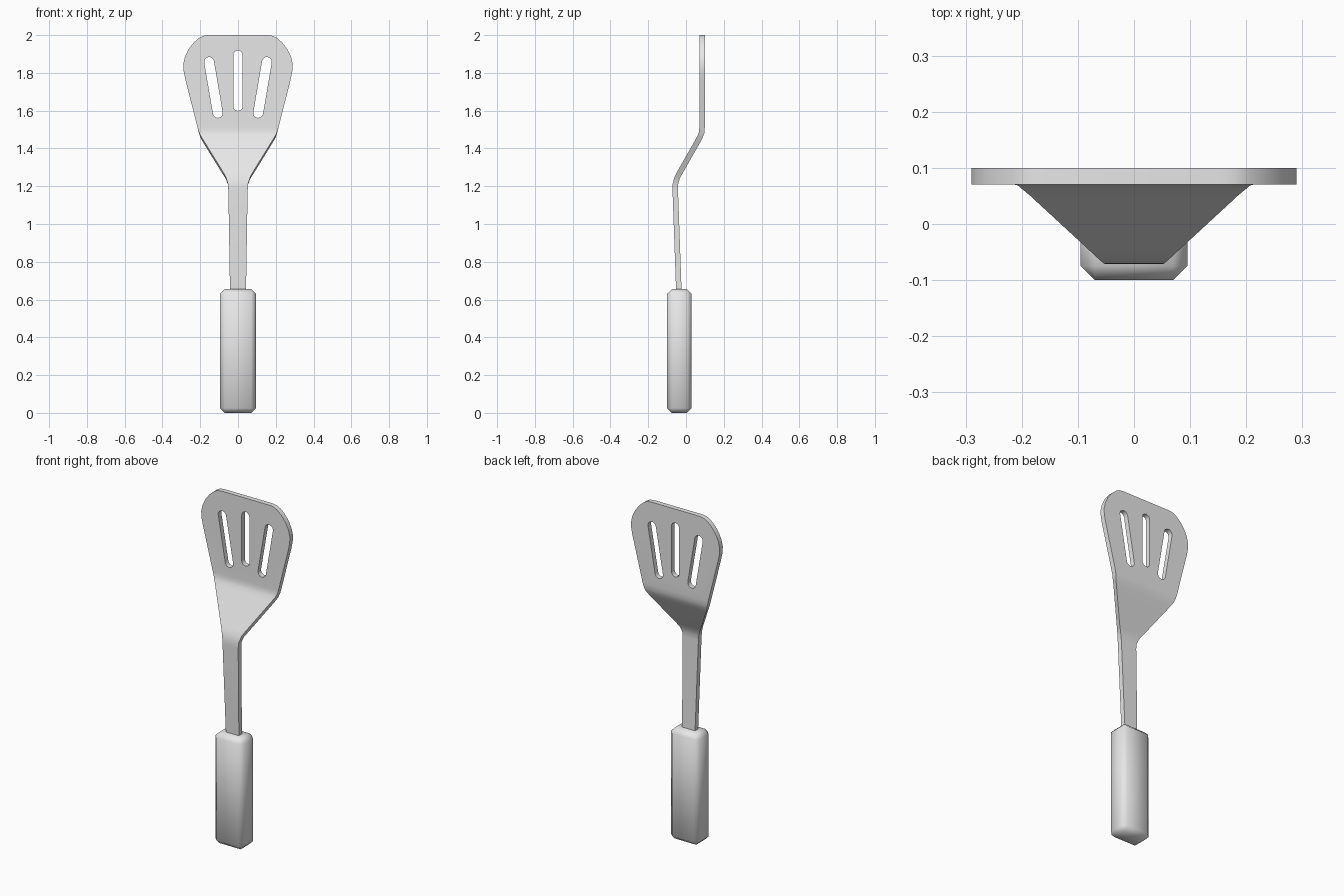
import bpy, bmesh, math
from mathutils import Vector

cube = bpy.data.objects.get("Cube")
if cube:
    bpy.data.objects.remove(cube, do_unlink=True)

grey = bpy.data.materials.new("light_grey")
grey.use_nodes = True
COLOUR = (0.8, 0.8, 0.8, 1)
grey.diffuse_color = COLOUR
grey.node_tree.nodes["Principled BSDF"].inputs["Base Color"].default_value = COLOUR


def make_object(name, bm):
    bmesh.ops.recalc_face_normals(bm, faces=bm.faces)
    mesh = bpy.data.meshes.new(name)
    bm.to_mesh(mesh)
    bm.free()
    mesh.materials.append(grey)
    obj = bpy.data.objects.new(name, mesh)
    bpy.context.collection.objects.link(obj)
    return obj


def shade(obj, degrees):
    bpy.ops.object.select_all(action='DESELECT')
    obj.select_set(True)
    bpy.context.view_layer.objects.active = obj
    bpy.ops.object.shade_smooth_by_angle(angle=math.radians(degrees))


# Handle: block with chamfered, softly shaded edges
bm = bmesh.new()
bmesh.ops.create_cube(bm, size=1)
for v in bm.verts:
    v.co = Vector((v.co.x * 0.19, v.co.y * 0.13 - 0.035, v.co.z * 0.655 + 0.3275))
bmesh.ops.bevel(bm, geom=bm.edges[:], offset=0.025, segments=1, affect='EDGES')
shade(make_object("handle", bm), 60)

# Shaft and blade: one bent strip, rows of (centre y, z, half width)
THICK = 0.029
rows = [
    (-0.037, 0.62, 0.042), (-0.057, 1.18, 0.051), (-0.056, 1.212, 0.054),
    (-0.047, 1.245, 0.065), (-0.034, 1.27, 0.08), (0.063, 1.44, 0.185),
    (0.076, 1.465, 0.2), (0.083, 1.485, 0.207), (0.085, 1.51, 0.214),
    (0.085, 1.77, 0.28), (0.085, 1.81, 0.288), (0.085, 1.845, 0.29),
    (0.085, 1.885, 0.281), (0.085, 1.925, 0.262), (0.085, 1.96, 0.235),
    (0.085, 1.985, 0.206), (0.085, 1.996, 0.185), (0.085, 2.0, 0.16),
]
bm = bmesh.new()
rings = []
for i, (y, z, w) in enumerate(rows):
    before, after = rows[max(i - 1, 0)], rows[min(i + 1, len(rows) - 1)]
    along = Vector((0, after[0] - before[0], after[1] - before[1])).normalized()
    normal = Vector((0, along.z, -along.y)) * THICK / 2
    rings.append([bm.verts.new(Vector((sx * w, y, z)) + sy * normal)
                  for sx, sy in ((-1, -1), (1, -1), (1, 1), (-1, 1))])
for a, b in zip(rings, rings[1:]):
    for k in range(4):
        n = (k + 1) % 4
        bm.faces.new((a[k], a[n], b[n], b[k]))
bm.faces.new(rings[0])
bm.faces.new(rings[-1])
blade = make_object("blade_and_shaft", bm)


# Slot cutters: rounded prisms between two end points
def slot_cutter(name, bottom, top, radius, steps=8):
    bm = bmesh.new()
    bottom, top = Vector(bottom), Vector(top)
    start = math.atan2(top.y - bottom.y, top.x - bottom.x) - math.pi / 2
    points = []
    for centre, turn in ((top, 0), (bottom, math.pi)):
        for s in range(steps + 1):
            a = start + turn + math.pi * s / steps
            points.append(centre + radius * Vector((math.cos(a), math.sin(a))))
    face = bm.faces.new([bm.verts.new((p.x, 0, p.y)) for p in points])
    out = bmesh.ops.extrude_face_region(bm, geom=[face])
    moved = [g for g in out["geom"] if isinstance(g, bmesh.types.BMVert)]
    bmesh.ops.translate(bm, verts=moved, vec=(0, 0.2, 0))
    obj = make_object(name, bm)
    obj.hide_render = True
    return obj


cutters = [slot_cutter("centre_slot_cutter", (0, 1.624), (0, 1.894), 0.025)]
for side, name in ((-1, "right_slot_cutter"), (1, "left_slot_cutter")):
    cutters.append(slot_cutter(name, (side * 0.107, 1.588), (side * 0.153, 1.858), 0.026))

bpy.ops.object.select_all(action='DESELECT')
blade.select_set(True)
bpy.context.view_layer.objects.active = blade
for cutter in cutters:
    mod = blade.modifiers.new("slot", 'BOOLEAN')
    mod.operation = 'DIFFERENCE'
    mod.solver = 'EXACT'
    mod.object = cutter
    bpy.ops.object.modifier_apply(modifier=mod.name)
    bpy.data.objects.remove(cutter, do_unlink=True)
shade(blade, 35)
